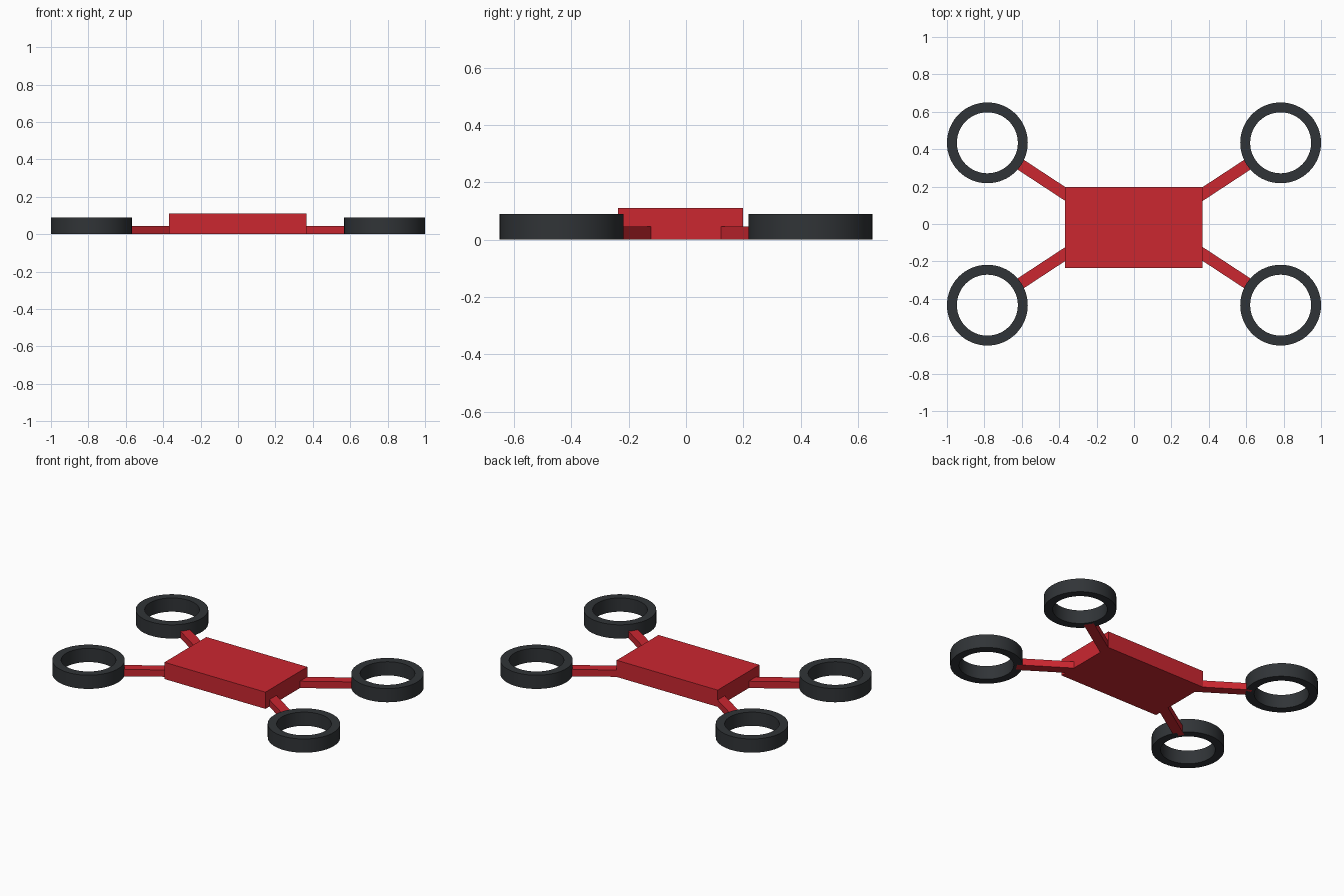
import bpy, bmesh
from math import atan2, cos, sin, pi
from mathutils import Matrix

if "Cube" in bpy.data.objects:
    bpy.data.objects.remove(bpy.data.objects["Cube"])


def material(name, color):
    m = bpy.data.materials.new(name)
    m.diffuse_color = (*color, 1)
    m.use_nodes = True
    m.node_tree.nodes["Principled BSDF"].inputs["Base Color"].default_value = m.diffuse_color
    return m


RED = material("red", (0.6, 0.02, 0.03))
BLACK = material("black", (0.03, 0.034, 0.038))


def add_object(name, bm, mat):
    bmesh.ops.recalc_face_normals(bm, faces=bm.faces)
    me = bpy.data.meshes.new(name)
    bm.to_mesh(me)
    bm.free()
    me.materials.append(mat)
    ob = bpy.data.objects.new(name, me)
    bpy.context.collection.objects.link(ob)
    return ob


def box(name, center, size, angle=0):
    bm = bmesh.new()
    bmesh.ops.create_cube(bm, size=1, matrix=Matrix.Translation(center)
                          @ Matrix.Rotation(angle, 4, 'Z')
                          @ Matrix.Diagonal((*size, 1)))
    return add_object(name, bm, RED)


def ring(name, x, y, r_out, r_in, height, n=64):
    # rectangular section swept around a vertical axis
    section = [(r_in, 0), (r_out, 0), (r_out, height), (r_in, height)]
    bm = bmesh.new()
    loops = [[bm.verts.new((x + r * cos(2 * pi * i / n), y + r * sin(2 * pi * i / n), z))
              for r, z in section] for i in range(n)]
    for i in range(n):
        a, b = loops[i], loops[(i + 1) % n]
        for k in range(4):
            j = (k + 1) % 4
            bm.faces.new((a[k], b[k], b[j], a[j]))
    ob = add_object(name, bm, BLACK)
    bpy.ops.object.select_all(action='DESELECT')
    ob.select_set(True)
    bpy.context.view_layer.objects.active = ob
    bpy.ops.object.shade_smooth_by_angle(angle=pi / 6)


# central body, slightly longer towards the front
box("body", (-0.002, -0.019, 0.055), (0.735, 0.435, 0.11))

# four arms, each carrying a rotor guard ring
RX, RY, R_OUT, R_IN = 0.784, 0.434, 0.216, 0.163
ANGLE = atan2(0.275, 0.419)
LENGTH, TIP = 0.40, 0.18
for sx, side in ((-1, "left"), (1, "right")):
    for sy, end in ((-1, "front"), (1, "back")):
        d = TIP + LENGTH / 2
        box(f"{end}_{side}_arm",
            (sx * (RX - d * cos(ANGLE)), sy * (RY - d * sin(ANGLE)), 0.0225),
            (LENGTH, 0.062, 0.045), sx * sy * ANGLE)
        ring(f"{end}_{side}_rotor_guard", sx * RX, sy * RY, R_OUT, R_IN, 0.09)
